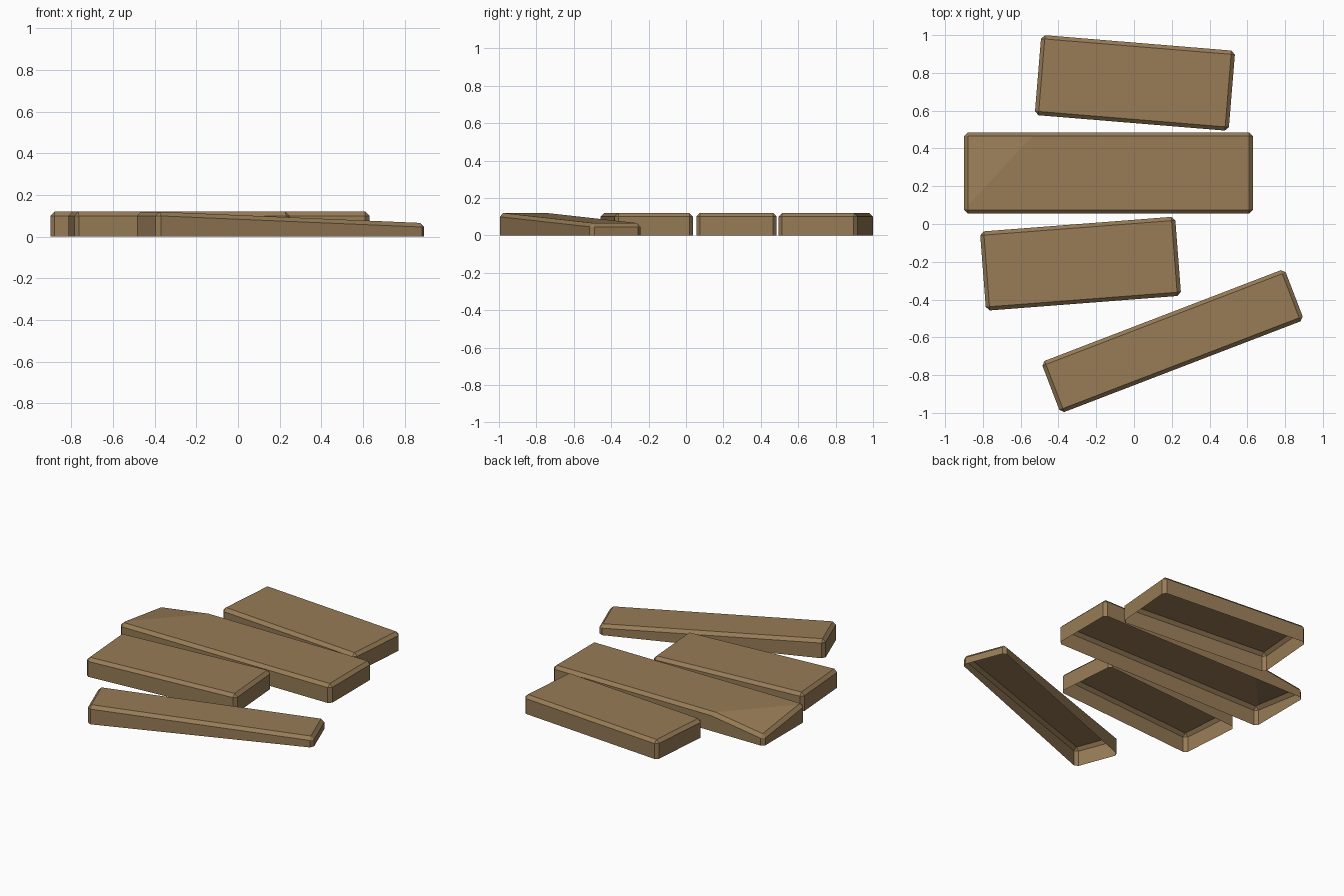
import bpy, bmesh, math
from mathutils import Vector

if "Cube" in bpy.data.objects:
    bpy.data.objects.remove(bpy.data.objects["Cube"])

HEIGHT, CHAMFER = 0.12, 0.02

wood = bpy.data.materials.new("brown_wood")
wood.diffuse_color = (0.31, 0.20, 0.094, 1)
wood.use_nodes = True
wood.node_tree.nodes["Principled BSDF"].inputs["Base Color"].default_value = wood.diffuse_color


def chamfered_plank(length, width):
    """Open-bottomed slab with chamfered corners and top rim."""
    bm = bmesh.new()
    hx, hy, c = length / 2, width / 2, CHAMFER
    outline = []
    for sx, sy in ((1, -1), (1, 1), (-1, 1), (-1, -1)):
        pair = [(sx * (hx - c), sy * hy), (sx * hx, sy * (hy - c))]
        outline += pair if sx * sy < 0 else pair[::-1]
    base = [bm.verts.new((x, y, 0)) for x, y in outline]
    rim = [bm.verts.new((x, y, HEIGHT - c)) for x, y in outline]
    top = [bm.verts.new((sx * (hx - c), sy * (hy - c), HEIGHT))
           for sx, sy in ((1, -1), (1, 1), (-1, 1), (-1, -1))]
    for i in range(8):
        j = (i + 1) % 8
        bm.faces.new((base[i], base[j], rim[j], rim[i]))
    for k in range(4):
        n = (k + 1) % 4
        bm.faces.new((rim[2 * k], rim[2 * k + 1], top[k]))
        bm.faces.new((rim[2 * k + 1], rim[2 * n], top[n], top[k]))
    bm.faces.new(top)
    return bm


def finish(name, bm, x, y, angle):
    mesh = bpy.data.meshes.new(name)
    bm.to_mesh(mesh)
    bm.free()
    mesh.materials.append(wood)
    obj = bpy.data.objects.new(name, mesh)
    obj.location = (x, y, 0)
    obj.rotation_euler.z = math.radians(angle)
    bpy.context.collection.objects.link(obj)


# Two short planks, slightly askew
finish("back_plank", chamfered_plank(1.03, 0.425), 0.005, 0.747, -4.7)
finish("middle_plank", chamfered_plank(1.036, 0.42), -0.283, -0.21, 4.4)

# Long plank with its back left corner folded down
bm = chamfered_plank(1.53, 0.43)
corner = Vector((-0.765, 0.215, 0))
fold = Vector((-0.385, 0.215, 0))
front_corner = Vector((-0.765, -0.195, 0))
along = (fold - front_corner).normalized()
normal = Vector((-along.y, along.x, 0))
bmesh.ops.bisect_plane(bm, geom=bm.verts[:] + bm.edges[:] + bm.faces[:],
                       plane_co=fold, plane_no=normal)
reach = (corner - fold).dot(normal)
for v in bm.verts:
    d = (v.co - fold).dot(normal)
    if v.co.z > 0.01 and d > 0:
        v.co.z -= 0.055 * d / reach
finish("long_plank", bm, -0.135, 0.27, 0)

# Narrow front plank that tapers in height towards the right
bm = chamfered_plank(1.38, 0.29)
for v in bm.verts:
    if v.co.z > 0.01:
        v.co.z -= 0.055 * (v.co.x / 1.38 + 0.5)
finish("front_plank", bm, 0.204, -0.62, 21)
